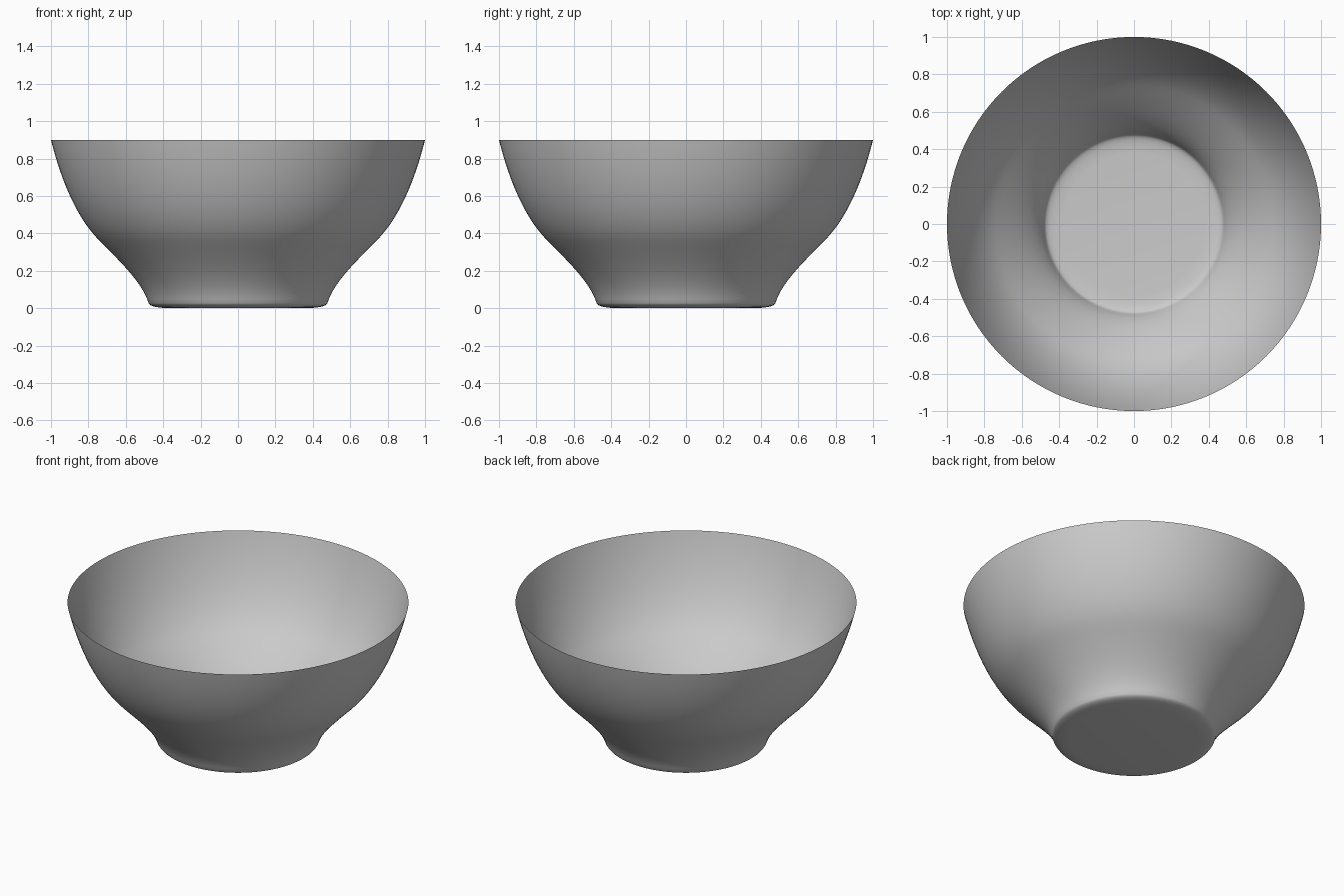
import bpy, bmesh, math
from mathutils import Vector
from mathutils.geometry import interpolate_bezier

cube = bpy.data.objects.get("Cube")
if cube:
    bpy.data.objects.remove(cube, do_unlink=True)

SEGMENTS = 128


def point(r, z):
    return Vector((r, 0, z))


def arc(*handles, steps):
    return interpolate_bezier(*[point(r, z) for r, z in handles], steps)


# Half profile: flat base, rounded foot edge, flared wall
base = [point(0, 0)] + arc((0.38, 0), (0.44, 0.004), (0.47, 0.01), (0.478, 0.027), steps=8)
lower_wall = arc((0.478, 0.027), (0.51, 0.13), (0.61, 0.23), (0.74, 0.36), steps=14)
upper_wall = arc((0.74, 0.36), (0.87, 0.49), (0.95, 0.70), (1, 0.90), steps=16)
profile = base + lower_wall[1:] + upper_wall[1:]

# Spin the profile into a thin open shell
bm = bmesh.new()
verts = [bm.verts.new(p) for p in profile]
edges = [bm.edges.new(pair) for pair in zip(verts, verts[1:])]
bmesh.ops.spin(bm, geom=verts + edges, cent=(0, 0, 0), axis=(0, 0, 1),
               angle=math.tau, steps=SEGMENTS, use_duplicate=False)
bmesh.ops.remove_doubles(bm, verts=bm.verts, dist=0.0005)
bmesh.ops.recalc_face_normals(bm, faces=bm.faces)

# Outward normals: the base must face down
bm.faces.ensure_lookup_table()
lowest = min(bm.faces, key=lambda f: f.calc_center_median().z)
if lowest.normal.z > 0:
    bmesh.ops.reverse_faces(bm, faces=bm.faces)

mesh = bpy.data.meshes.new("bowl")
bm.to_mesh(mesh)
bm.free()
bowl = bpy.data.objects.new("bowl", mesh)
bpy.context.collection.objects.link(bowl)

# Plain grey glaze
GREY = (0.6, 0.6, 0.6, 1)
glaze = bpy.data.materials.new("grey_glaze")
glaze.use_nodes = True
glaze.diffuse_color = GREY
glaze.node_tree.nodes["Principled BSDF"].inputs["Base Color"].default_value = GREY
mesh.materials.append(glaze)

# Smooth shading with a crisp foot crease
bpy.context.view_layer.objects.active = bowl
bowl.select_set(True)
bpy.ops.object.shade_smooth_by_angle(angle=math.radians(30))
